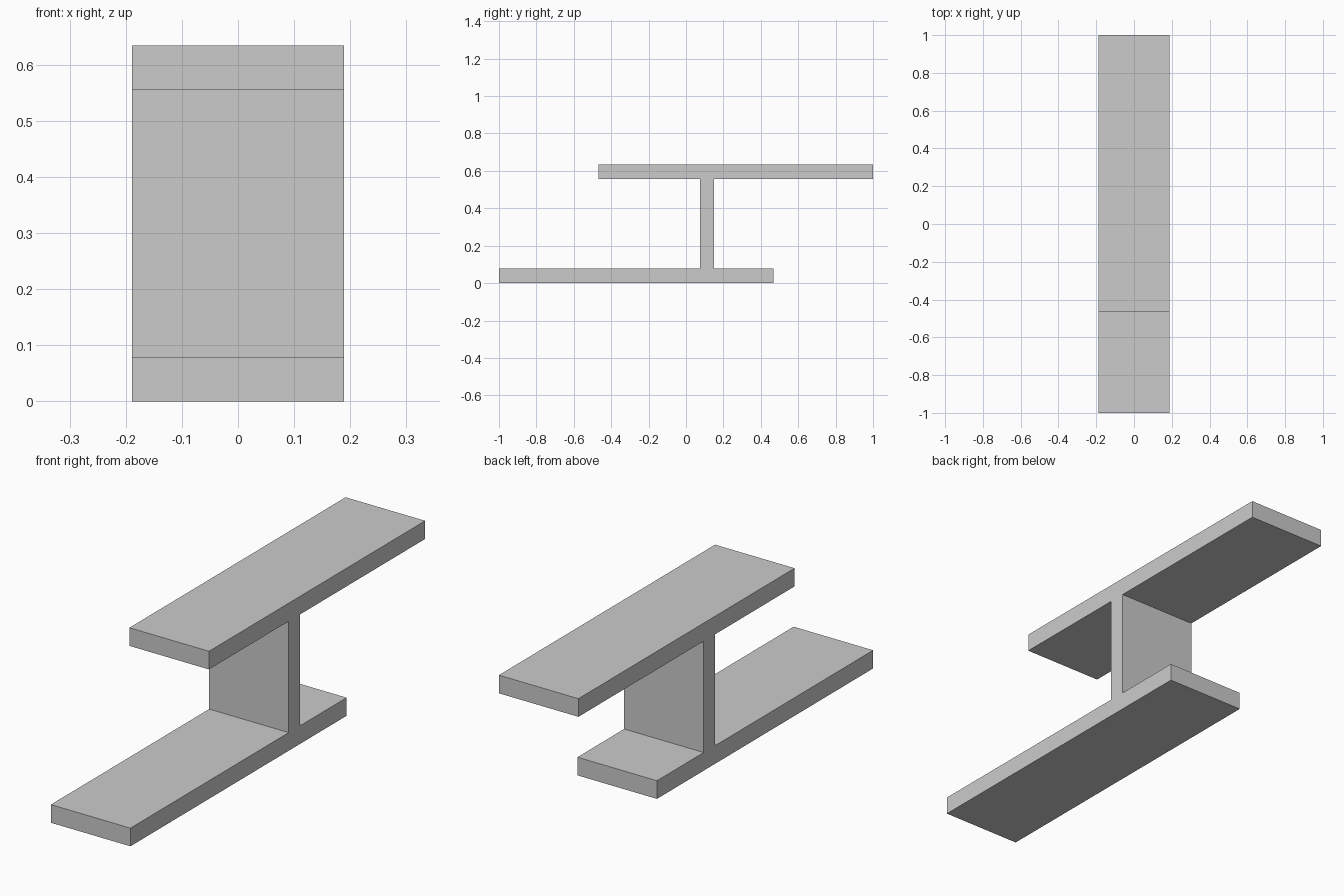
import bpy

if "Cube" in bpy.data.objects:
    bpy.data.objects.remove(bpy.data.objects["Cube"])

HALF_WIDTH = 0.189


def box(name, y0, y1, z0, z1):
    """Full-width box spanning the given y and z ranges."""
    bpy.ops.mesh.primitive_cube_add(size=1, location=(0, (y0 + y1) / 2, (z0 + z1) / 2))
    ob = bpy.context.object
    ob.name = name
    ob.scale = (2 * HALF_WIDTH, y1 - y0, z1 - z0)
    bpy.ops.object.transform_apply(location=False, rotation=False, scale=True)
    return ob


# Two long plates, shifted in opposite directions
box("bottom_plate", -1.0, 0.467, 0.0, 0.078)
box("top_plate", -0.467, 1.0, 0.556, 0.634)

# Upright web joining the plates
box("upright_web", 0.074, 0.15, 0.078, 0.556)
